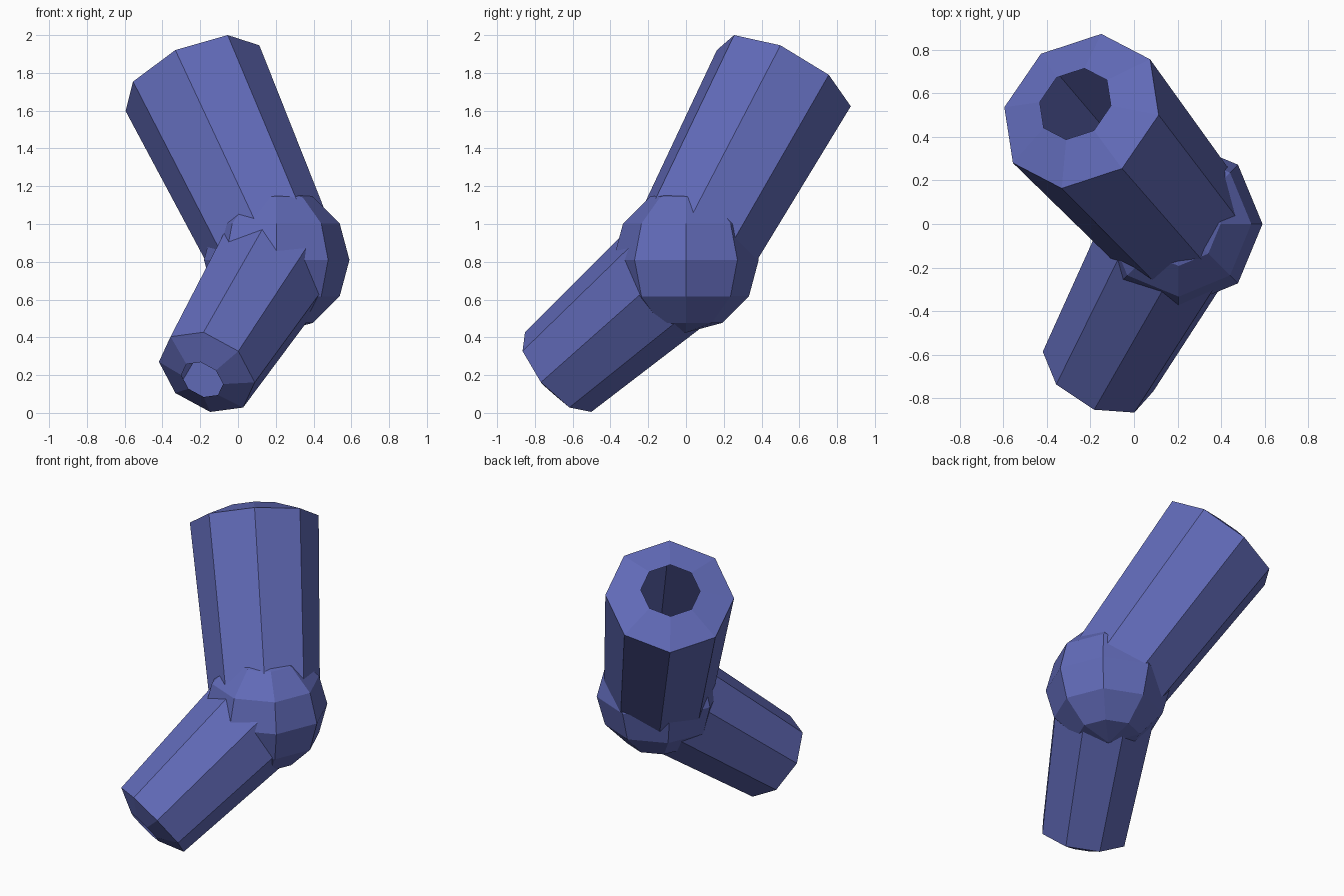
import bpy, bmesh
from math import cos, sin, tau
from mathutils import Vector

if "Cube" in bpy.data.objects:
    bpy.data.objects.remove(bpy.data.objects["Cube"])

blue = bpy.data.materials.new("blue")
blue.diffuse_color = (0.12, 0.145, 0.48, 1)
blue.use_nodes = True
blue.node_tree.nodes["Principled BSDF"].inputs["Base Color"].default_value = blue.diffuse_color

JOINT = Vector((0.205, 0, 0.81))
SIDES = 8


def finish(name, bm):
    me = bpy.data.meshes.new(name)
    bm.to_mesh(me)
    bm.free()
    me.materials.append(blue)
    ob = bpy.data.objects.new(name, me)
    bpy.context.collection.objects.link(ob)


def limb(name, end, corner, r_joint, r_end, r_hole, bulge):
    """Tapered octagonal tube from the joint, with a shallow conical open end."""
    end = Vector(end)
    axis = (end - JOINT).normalized()
    u = Vector(corner) - end
    u = (u - axis * u.dot(axis)).normalized()
    v = axis.cross(u)
    bm = bmesh.new()
    rings = []
    for centre, r in ((JOINT, r_joint), (end, r_end), (end + axis * bulge, r_hole)):
        rings.append([bm.verts.new(centre + r * (u * cos(tau * i / SIDES) + v * sin(tau * i / SIDES)))
                      for i in range(SIDES)])
    for a, b in zip(rings, rings[1:]):
        for i in range(SIDES):
            j = (i + 1) % SIDES
            bm.faces.new((a[i], a[j], b[j], b[i]))
    finish(name, bm)


# Upper and lower tubes
limb("upper_limb", (-0.241, 0.518, 1.772), (-0.055, 0.255, 2.0), 0.335, 0.395, 0.182, 0.075)
limb("lower_limb", (-0.165, -0.677, 0.216), (0.0, -0.865, 0.325), 0.335, 0.275, 0.12, 0.065)

# Ball joint
bm = bmesh.new()
bmesh.ops.create_uvsphere(bm, u_segments=SIDES, v_segments=6, radius=0.385)
bmesh.ops.translate(bm, verts=bm.verts, vec=JOINT)
finish("joint_ball", bm)
